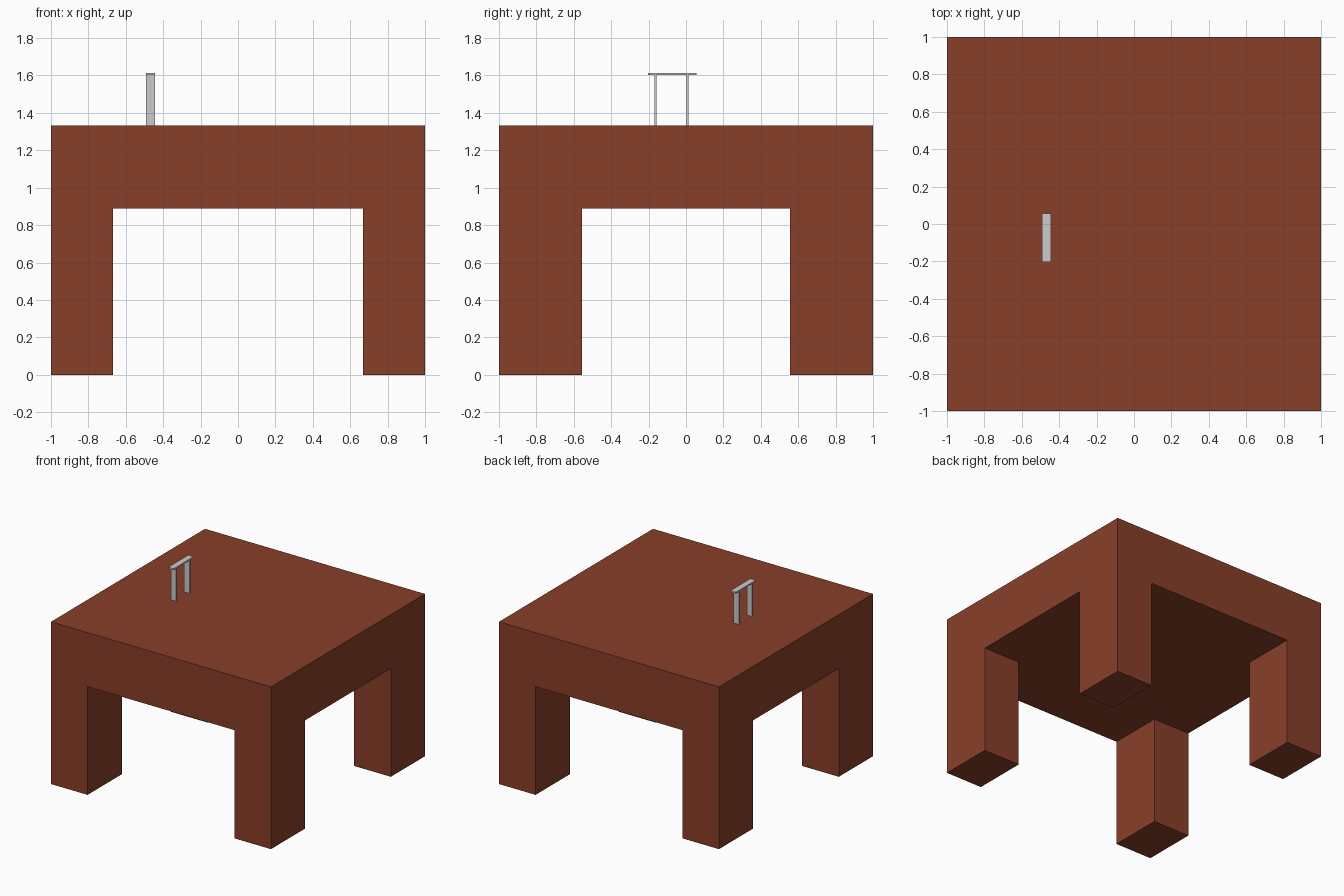
import bpy, bmesh, math

if "Cube" in bpy.data.objects:
    bpy.data.objects.remove(bpy.data.objects["Cube"])

TOP, UNDER = 1.333, 0.889

def box(name, x, y, z):
    """Box from (min, max) ranges."""
    bpy.ops.mesh.primitive_cube_add(size=1, location=[sum(r) / 2 for r in (x, y, z)])
    ob = bpy.context.object
    ob.name = name
    ob.scale = [r[1] - r[0] for r in (x, y, z)]
    bpy.ops.object.transform_apply(location=False, rotation=False, scale=True)
    return ob

# Table: 3x3 grid slab, corner cells extruded down into legs
bm = bmesh.new()
xs, ys = (-1, -0.667, 0.667, 1), (-1, -0.556, 0.556, 1)
grid = [[bm.verts.new((x, y, UNDER)) for y in ys] for x in xs]
cells = {(i, j): bm.faces.new((grid[i][j], grid[i][j + 1], grid[i + 1][j + 1], grid[i + 1][j]))
         for i in range(3) for j in range(3)}
corners = [cells[i, j] for i in (0, 2) for j in (0, 2)]

def extrude(faces, dz, keep):
    res = bmesh.ops.extrude_face_region(bm, geom=faces, use_keep_orig=keep)
    verts = [g for g in res["geom"] if isinstance(g, bmesh.types.BMVert)]
    bmesh.ops.translate(bm, vec=(0, 0, dz), verts=verts)

extrude(list(cells.values()), TOP - UNDER, True)
extrude(corners, -UNDER, False)
bmesh.ops.delete(bm, geom=[f for f in corners if f.is_valid and
                           abs(f.calc_center_median().z - UNDER) < 1e-4], context='FACES_ONLY')
bmesh.ops.dissolve_limit(bm, angle_limit=math.radians(1), verts=bm.verts[:], edges=bm.edges[:])
bmesh.ops.recalc_face_normals(bm, faces=bm.faces[:])
mesh = bpy.data.meshes.new("table")
bm.to_mesh(mesh)
bm.free()
table = bpy.data.objects.new("table", mesh)
bpy.context.collection.objects.link(table)
wood = bpy.data.materials.new("brown_wood")
wood.diffuse_color = (0.25, 0.05, 0.022, 1)
wood.use_nodes = True
wood.node_tree.nodes["Principled BSDF"].inputs["Base Color"].default_value = wood.diffuse_color
mesh.materials.append(wood)

# Small grey stand on the tabletop: two thin uprights and a bar
X = (-0.491, -0.443)
for name, y in (("front_upright", -0.163), ("back_upright", 0.008)):
    box(name, X, (y - 0.006, y + 0.006), (TOP, 1.602))
box("top_bar", X, (-0.204, 0.056), (1.602, 1.614))
